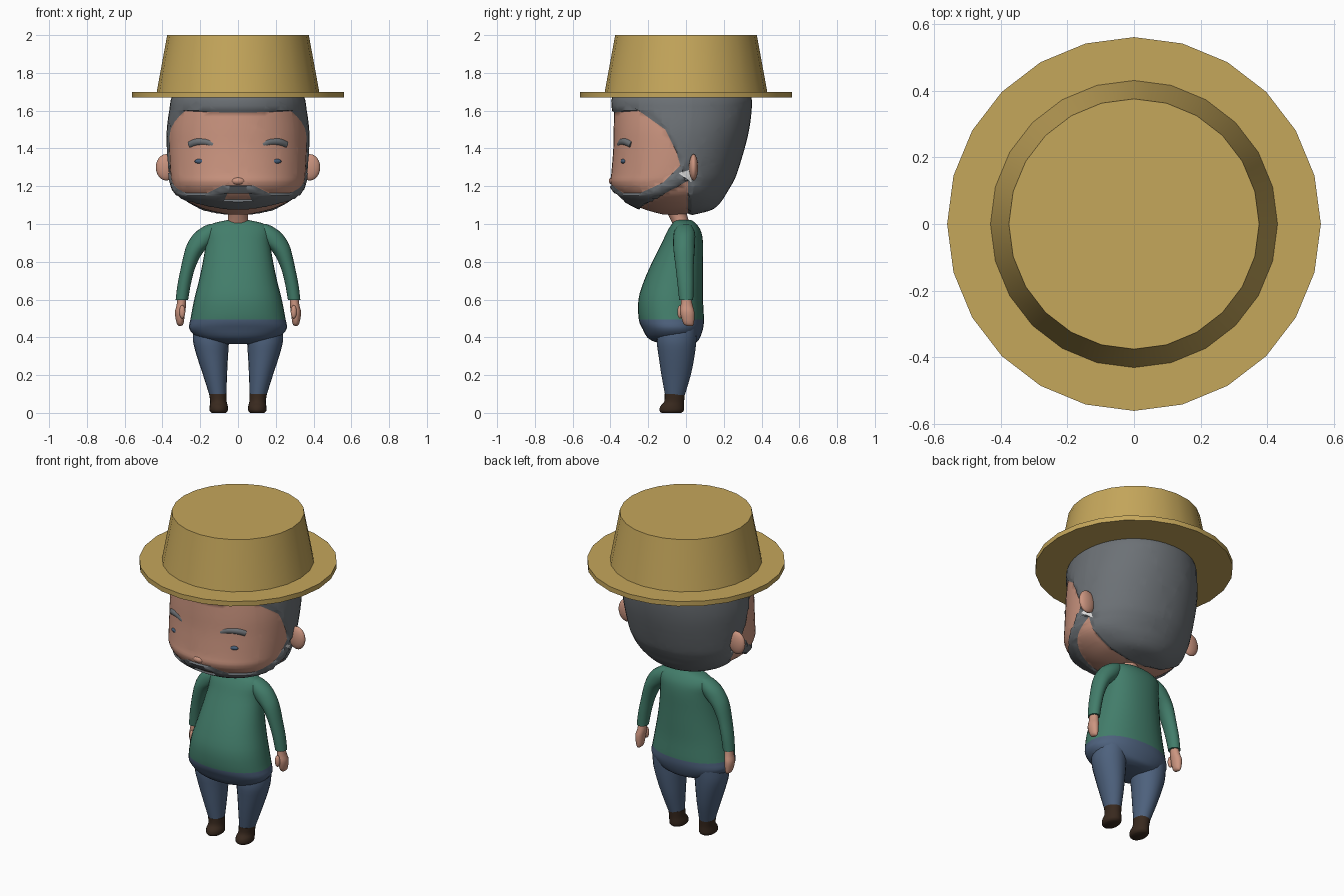
import bpy, bmesh, math
from mathutils import Vector

default = bpy.data.objects.get("Cube")
if default:
    bpy.data.objects.remove(default, do_unlink=True)


def material(name, *rgb):
    mat = bpy.data.materials.new(name)
    mat.use_nodes = True
    mat.diffuse_color = (*rgb, 1)
    mat.node_tree.nodes["Principled BSDF"].inputs["Base Color"].default_value = (*rgb, 1)
    return mat


STRAW = material("straw", .56, .385, .105)
SKIN = material("skin", .6, .3, .215)
HAIR = material("grey hair", .15, .165, .18)
WOOL = material("green wool", .055, .205, .145)
DENIM = material("blue denim", .075, .12, .205)
LEATHER = material("dark leather", .04, .022, .013)
EYE = material("slate blue", .065, .115, .19)
PALE = material("pale grey", .8, .8, .8)


def finish(name, bm, *mats, angle=40):
    """Turn a bmesh into a shaded object with the given materials."""
    bmesh.ops.recalc_face_normals(bm, faces=bm.faces)
    mesh = bpy.data.meshes.new(name)
    bm.to_mesh(mesh)
    bm.free()
    for mat in mats:
        mesh.materials.append(mat)
    obj = bpy.data.objects.new(name, mesh)
    bpy.context.collection.objects.link(obj)
    bpy.ops.object.select_all(action='DESELECT')
    obj.select_set(True)
    bpy.context.view_layer.objects.active = obj
    bpy.ops.object.shade_smooth_by_angle(angle=math.radians(angle))
    return obj


def spline(rows, steps):
    """Catmull-Rom interpolation through rows of numbers."""
    rows = [Vector(r) for r in rows]
    out = []
    for i in range(len(rows) - 1):
        a, b = rows[max(i - 1, 0)], rows[i]
        c, d = rows[i + 1], rows[min(i + 2, len(rows) - 1)]
        for s in range(steps):
            t = s / steps
            out.append(b + (c - a) * (t / 2) + (a * 2 - b * 5 + c * 4 - d) * (t * t / 2)
                       + (b * 3 - a - c * 3 + d) * (t ** 3 / 2))
    return out + [rows[-1]]


def loft(rows, sides=24, steps=3, power=2, side=1):
    """Stack of rounded rings; each row is height, x range, y range."""
    bm = bmesh.new()
    rings = []
    for z, x0, x1, y0, y1 in spline(rows, steps):
        ring = []
        for i in range(sides):
            t = math.tau * i / sides
            c, s = math.cos(t), math.sin(t)
            px = math.copysign(abs(c) ** (2 / power), c) * (x1 - x0) / 2
            py = math.copysign(abs(s) ** (2 / power), s) * (y1 - y0) / 2
            ring.append(bm.verts.new((side * (px + (x0 + x1) / 2), py + (y0 + y1) / 2, z)))
        rings.append(ring)
    for low, high in zip(rings, rings[1:]):
        for i in range(sides):
            j = (i + 1) % sides
            bm.faces.new((low[i], low[j], high[j], high[i]))
    bm.faces.new(rings[0])
    bm.faces.new(rings[-1])
    return bm


def centred(rows):
    """Rows of height, half width, front, back."""
    return [(z, -w, w, y0, y1) for z, w, y0, y1 in rows]


def ellipsoid(name, mat, centre, radii):
    bm = bmesh.new()
    bmesh.ops.create_uvsphere(bm, u_segments=20, v_segments=12, radius=1)
    bmesh.ops.scale(bm, vec=radii, verts=bm.verts)
    bmesh.ops.translate(bm, vec=centre, verts=bm.verts)
    return finish(name, bm, mat, angle=80)


def inside(polygon, u, v):
    """Whether a point lies in a convex polygon of either winding."""
    signs = [(b[0] - a[0]) * (v - a[1]) - (b[1] - a[1]) * (u - a[0])
             for a, b in zip(polygon, polygon[1:] + polygon[:1])]
    return all(s > 0 for s in signs) or all(s < 0 for s in signs)


# Head: one smooth form, cut along the hairline, beard and mouth
head = loft(centred([
    (1.05, .05, -.12, -.02), (1.068, .14, -.19, .07), (1.09, .21, -.25, .14),
    (1.13, .285, -.325, .18), (1.17, .33, -.37, .205), (1.22, .35, -.4, .235),
    (1.27, .358, -.395, .258), (1.4, .365, -.385, .298), (1.5, .365, -.383, .322),
    (1.6, .352, -.38, .335), (1.68, .335, -.375, .33), (1.8, .26, -.27, .25)]),
    sides=48, steps=3, power=2.1)

# Each region: projection axis, material slot, convex outline
REGIONS = [
    (1, 0, [(-.6, 1.575), (-.25, 1.6), (-.11, 1.5), (-.05, 1.38),
            (-.03, 1.31), (-.12, 1.22), (-.24, 1.165), (-.6, 1.165)]),
    (1, 0, [(.01, 1.23), (.01, .9), (-.24, .9), (-.24, 1.09)]),
    (1, 2, [(-.04, 1.27), (.03, 1.29), (.03, 1.22)]),
    (0, 1, [(-.17, 1.16), (-.08, 1.205), (.08, 1.205), (.17, 1.16)]),
    (0, 0, [(-.07, 1.13), (-.055, 1.165), (.055, 1.165), (.07, 1.13)]),
]
for axis, slot, outline in REGIONS:
    for a, b in zip(outline, outline[1:] + outline[:1]):
        point, normal = Vector((0, 0, a[1])), Vector((0, 0, b[0] - a[0]))
        point[axis], normal[axis] = a[0], a[1] - b[1]
        bmesh.ops.bisect_plane(head, geom=head.verts[:] + head.edges[:] + head.faces[:],
                               plane_co=point, plane_no=normal, dist=1e-5)
for face in head.faces:
    mid = face.calc_center_median()
    face.material_index = 1
    for axis, slot, outline in REGIONS:
        if (axis == 1 or mid.y < -.1) and inside(outline, mid[axis], mid.z):
            face.material_index = slot

# Hair and beard stand a little proud of the skin
bmesh.ops.recalc_face_normals(head, faces=head.faces)
head.normal_update()
thick = [(v, v.normal.copy()) for v in head.verts
         if all(f.material_index == 1 for f in v.link_faces)]
for vert, normal in thick:
    vert.co += normal * .012
finish("head", head, SKIN, HAIR, PALE, angle=60)
ellipsoid("nose", SKIN, (0, -.383, 1.228), (.04, .026, .022))

# Straw hat
for name, rows in (("hat_brim", [(1.67, .56), (1.7, .56)]),
                   ("hat_crown", [(1.69, .432), (2, .375)])):
    bm = loft([(z, -r, r, -r, r) for z, r in rows], sides=24, steps=1)
    finish(name, bm, STRAW, angle=30)

# Neck
finish("neck", loft(centred([(.98, .065, -.06, .04), (1.03, .052, -.085, .01),
                             (1.1, .06, -.12, 0)])), SKIN)

# Torso: sweater above the waistline, trousers below
torso = loft(centred([
    (.365, .08, -.12, .03), (.378, .15, -.17, .06), (.4, .215, -.205, .075),
    (.445, .258, -.23, .09), (.495, .252, -.25, .095), (.6, .232, -.252, .09),
    (.7, .207, -.222, .09), (.8, .186, -.178, .09), (.9, .17, -.128, .09),
    (.96, .17, -.1, .08), (1, .14, -.075, .055), (1.02, .06, -.06, .03)]),
    sides=32, power=2.2)
for face in torso.faces:
    face.material_index = int(face.calc_center_median().z < .495)
finish("torso", torso, WOOL, DENIM, angle=60)

# Limbs and paired features
SLEEVE = [(.598, .264, .33, -.036, .038), (.68, .25, .32, -.045, .04),
          (.77, .226, .302, -.055, .04), (.85, .185, .284, -.065, .045),
          (.9, .13, .266, -.068, .048), (.95, .09, .232, -.065, .048),
          (.985, .09, .185, -.05, .035), (1, .1, .15, -.03, .02)]
HAND = [(.46, .3, .312, .005, .035), (.475, .288, .325, -.015, .042),
        (.53, .281, .334, -.03, .045), (.57, .275, .325, -.028, .035),
        (.62, .275, .32, -.025, .025)]
LEG = [(.09, .062, .15, -.11, -.008), (.2, .058, .185, -.13, .025),
       (.3, .053, .218, -.145, .045), (.38, .048, .238, -.155, .055),
       (.45, .05, .235, -.15, .06)]
BOOT = [(0, .065, .14, -.13, -.025), (.012, .054, .15, -.14, -.012),
        (.035, .054, .15, -.136, -.01), (.06, .06, .147, -.115, -.01),
        (.1, .06, .153, -.113, -.006)]

for prefix, side in (("left_", 1), ("right_", -1)):
    for part, rows, mat in (("sleeve", SLEEVE, WOOL), ("hand", HAND, SKIN),
                            ("trouser_leg", LEG, DENIM), ("boot", BOOT, LEATHER)):
        finish(prefix + part, loft(rows, sides=20, side=side), mat, angle=60)
    ellipsoid(prefix + "thumb", SKIN, (side * .295, -.032, .535), (.016, .014, .035))
    ellipsoid(prefix + "ear", SKIN, (side * .38, .04, 1.3), (.055, .024, .07))
    ellipsoid(prefix + "eye", EYE, (side * .183, -.328, 1.332), (.047, .018, .016))

    # Arched eyebrow as a thick bevelled stroke
    curve = bpy.data.curves.new(prefix + "eyebrow", 'CURVE')
    curve.dimensions = '3D'
    curve.bevel_depth = .021
    curve.bevel_resolution = 3
    curve.use_fill_caps = True
    stroke = curve.splines.new('POLY')
    path = spline([(.128, -.345, 1.42), (.165, -.335, 1.434),
                   (.215, -.312, 1.434), (.25, -.283, 1.42)], 4)
    stroke.points.add(len(path) - 1)
    for point, (x, y, z) in zip(stroke.points, path):
        point.co = (side * x, y, z, 1)
    curve.materials.append(HAIR)
    bpy.context.collection.objects.link(bpy.data.objects.new(prefix + "eyebrow", curve))
